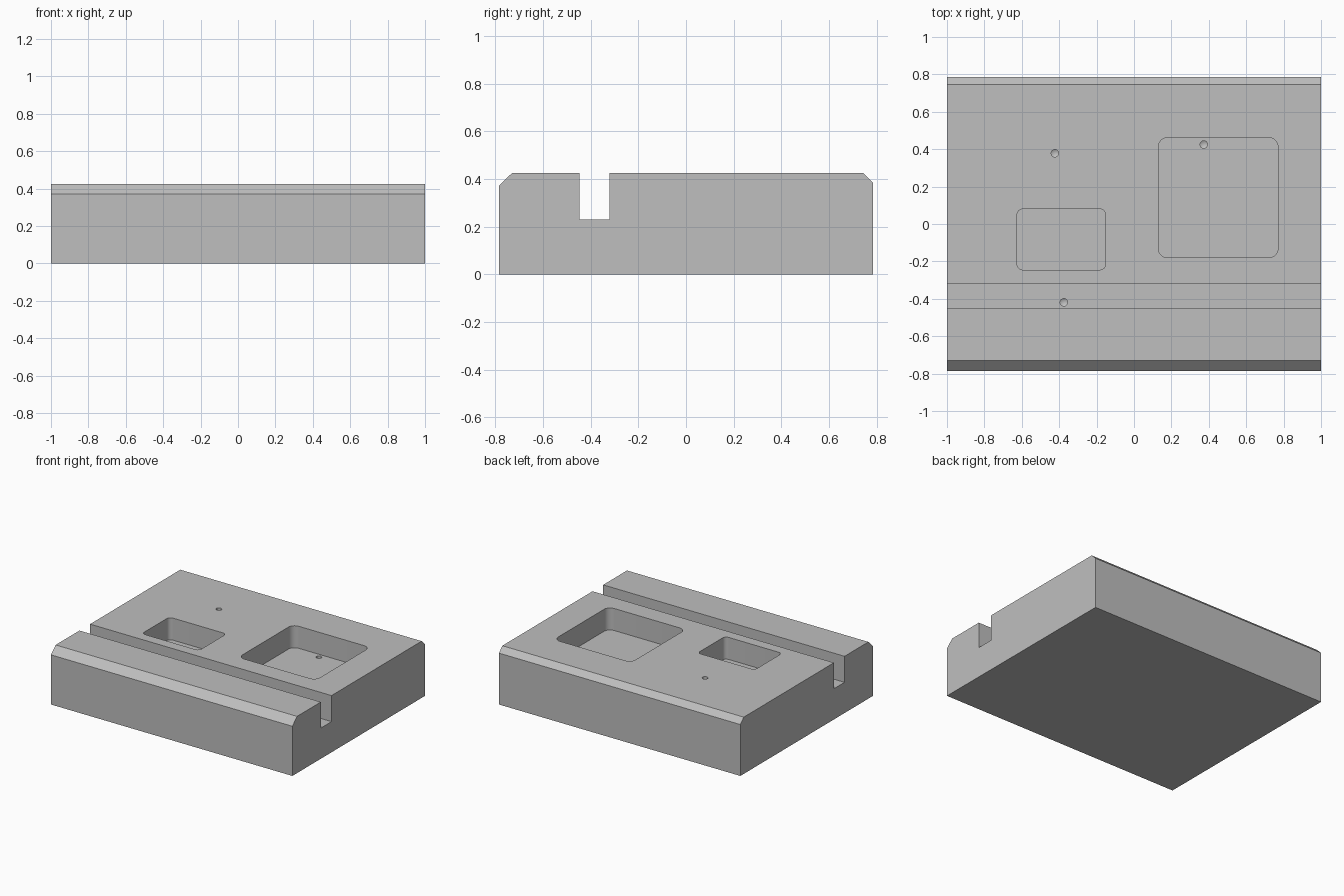
import bpy, bmesh
from math import cos, sin, pi, radians

cube = bpy.data.objects.get("Cube")
if cube:
    bpy.data.objects.remove(cube, do_unlink=True)

TOP, GROOVE, POCKET = 0.425, 0.23, 0.26   # heights of top face and recess floors

grey = bpy.data.materials.new("machined grey")
grey.use_nodes = True
colour = (0.52, 0.52, 0.52, 1)
grey.diffuse_color = colour
grey.node_tree.nodes["Principled BSDF"].inputs["Base Color"].default_value = colour


def finish(name, bm):
    bmesh.ops.recalc_face_normals(bm, faces=bm.faces)
    mesh = bpy.data.meshes.new(name)
    bm.to_mesh(mesh)
    bm.free()
    mesh.materials.append(grey)
    obj = bpy.data.objects.new(name, mesh)
    bpy.context.collection.objects.link(obj)
    return obj


def prism(name, points, offset):
    """Extrude a closed outline along an offset."""
    bm = bmesh.new()
    face = bm.faces.new([bm.verts.new(p) for p in points])
    extruded = bmesh.ops.extrude_face_region(bm, geom=[face])["geom"]
    verts = [g for g in extruded if isinstance(g, bmesh.types.BMVert)]
    bmesh.ops.translate(bm, verts=verts, vec=offset)
    return finish(name, bm)


def pocket(name, x0, x1, y0, y1, r, steps=8):
    """Rounded rectangular cutter standing on the pocket floor."""
    corners = [(x1 - r, y1 - r), (x0 + r, y1 - r), (x0 + r, y0 + r), (x1 - r, y0 + r)]
    points = []
    for i, (cx, cy) in enumerate(corners):
        for s in range(steps + 1):
            a = (i + s / steps) * pi / 2
            points.append((cx + r * cos(a), cy + r * sin(a), POCKET))
    return prism(name, points, (0, 0, 0.3))


def drill(name, x, y, surface, r=0.02, depth=0.1, sides=24):
    """Drill-shaped cutter with a conical tip."""
    bm = bmesh.new()
    rings = [[bm.verts.new((x + r * cos(2 * pi * i / sides), y + r * sin(2 * pi * i / sides), z))
              for i in range(sides)] for z in (surface - depth, surface + 0.05)]
    tip = bm.verts.new((x, y, surface - depth - r * 0.6))
    bm.faces.new(rings[1])
    for i in range(sides):
        j = (i + 1) % sides
        bm.faces.new((rings[0][i], rings[0][j], rings[1][j], rings[1][i]))
        bm.faces.new((tip, rings[0][j], rings[0][i]))
    return finish(name, bm)


# Block with chamfered front and back edges and a full-width groove
profile = [(-0.785, 0), (0.785, 0), (0.785, 0.385), (0.745, TOP),
           (-0.322, TOP), (-0.322, GROOVE), (-0.448, GROOVE), (-0.448, TOP),
           (-0.73, TOP), (-0.785, 0.372)]
block = prism("block", [(-1, y, z) for y, z in profile], (2, 0, 0))

# Pockets first, then the drilled holes
cutters = [
    pocket("large_pocket_cutter", 0.13, 0.77, -0.18, 0.462, 0.05),
    pocket("small_pocket_cutter", -0.625, -0.152, -0.245, 0.08, 0.03),
    drill("top_hole_cutter", -0.423, 0.378, TOP),
    drill("pocket_hole_cutter", 0.373, 0.425, POCKET),
    drill("groove_hole_cutter", -0.375, -0.419, GROOVE),
]
bpy.ops.object.select_all(action="DESELECT")
block.select_set(True)
bpy.context.view_layer.objects.active = block
for cutter in cutters:
    mod = block.modifiers.new(cutter.name, "BOOLEAN")
    mod.operation = "DIFFERENCE"
    mod.solver = "EXACT"
    mod.object = cutter
    bpy.ops.object.modifier_apply(modifier=mod.name)
    bpy.data.objects.remove(cutter, do_unlink=True)

bpy.ops.object.shade_smooth_by_angle(angle=radians(25))
